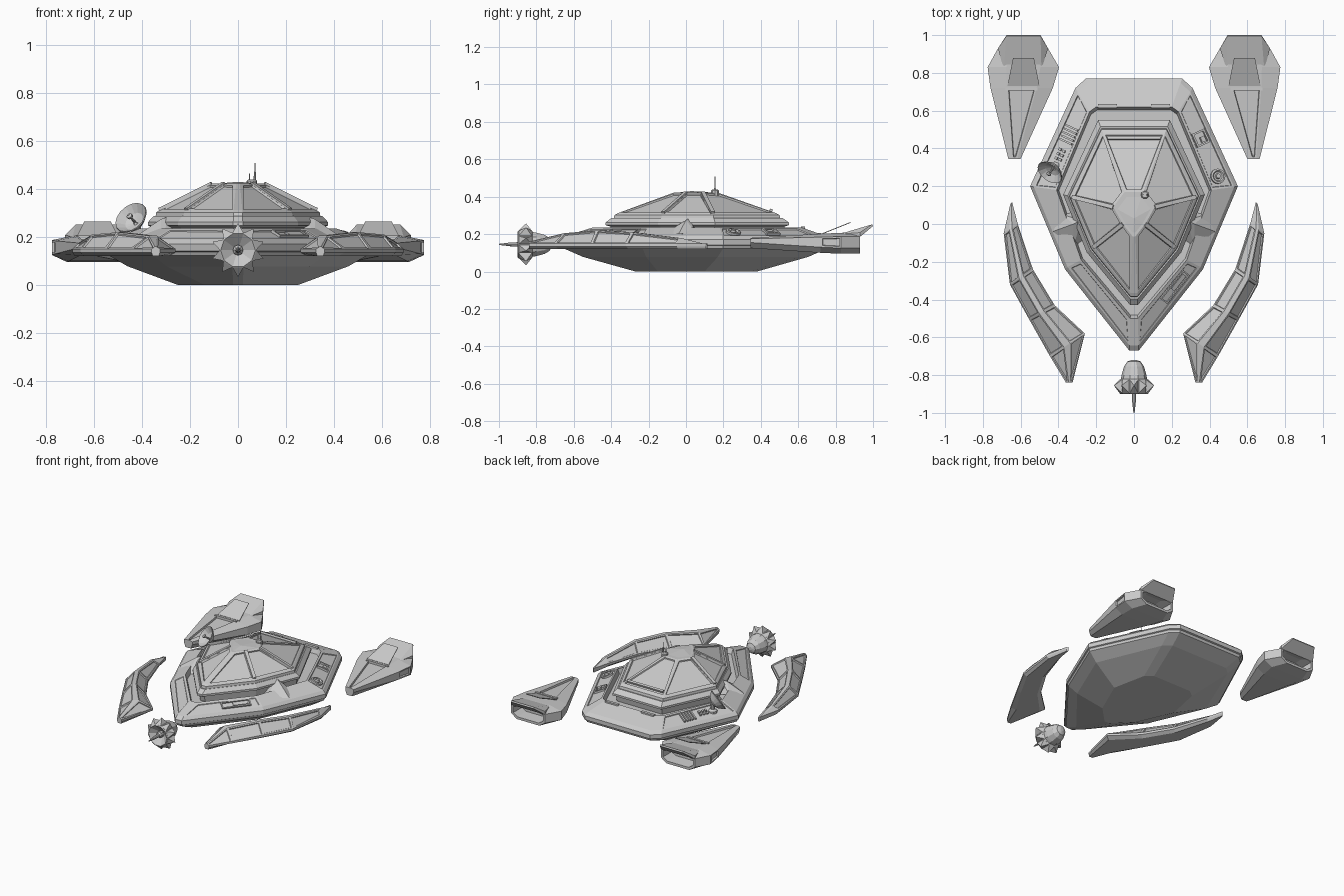
import bpy, bmesh
from math import cos, sin, pi, radians
from mathutils import Vector, Matrix

if "Cube" in bpy.data.objects:
    bpy.data.objects.remove(bpy.data.objects["Cube"])


def finish(name, bm):
    bmesh.ops.recalc_face_normals(bm, faces=bm.faces[:])
    me = bpy.data.meshes.new(name)
    bm.to_mesh(me)
    bm.free()
    ob = bpy.data.objects.new(name, me)
    bpy.context.collection.objects.link(ob)
    return ob


def loft(name, rings, panels=(), hollow_end=None):
    """Skin closed rings. panels: (ring, segments, thickness, depth) recesses."""
    bm = bmesh.new()
    vs = [[bm.verts.new(p) for p in r] for r in rings]
    n, faces = len(rings[0]), {}
    for i in range(len(rings) - 1):
        for j in range(n):
            k = (j + 1) % n
            faces[i, j] = bm.faces.new((vs[i][j], vs[i][k], vs[i + 1][k], vs[i + 1][j]))
    bm.faces.new(vs[0][::-1])
    end = bm.faces.new(vs[-1])
    bmesh.ops.recalc_face_normals(bm, faces=bm.faces[:])
    for i, segs, th, d in panels:
        for j in segs:
            bmesh.ops.inset_individual(bm, faces=[faces[i, j]], thickness=th, depth=0)
            bmesh.ops.inset_individual(bm, faces=[faces[i, j]], thickness=.004, depth=d)
    if hollow_end:
        bmesh.ops.inset_individual(bm, faces=[end], thickness=.018, depth=0)
        bmesh.ops.inset_individual(bm, faces=[end], thickness=.006, depth=hollow_end)
    return finish(name, bm)


def solid(name, pts):
    bm = bmesh.new()
    r = bmesh.ops.convex_hull(bm, input=[bm.verts.new(p) for p in pts])
    bmesh.ops.delete(bm, geom=[g for g in r["geom_interior"] if isinstance(g, bmesh.types.BMVert)],
                     context='VERTS')
    return finish(name, bm)


def box(name, m, size, at=(0, 0, 0)):
    bm = bmesh.new()
    bmesh.ops.create_cube(bm, size=1, matrix=m @ Matrix.Translation(at) @ Matrix.Diagonal((*size, 1)))
    return finish(name, bm)


def lathe(name, m, profile, n):
    """Spin (radius, height) pairs about local z."""
    return loft(name, [[m @ Vector((r * cos(2 * pi * k / n), r * sin(2 * pi * k / n), h))
                        for k in range(n)] for r, h in profile])


def sym(half, z):
    return [(x, y, z) for x, y in half] + [(-x, y, z) for x, y in reversed(half)]


def lerp(a, b, t):
    return [(p[0] + (q[0] - p[0]) * t, p[1] + (q[1] - p[1]) * t) for p, q in zip(a, b)]


def scl(a, s):
    return [(x * s, .1 + (y - .1) * s) for x, y in a]


# Main hull: rim outline, belly outline, deck inner edge
O = [(.025, -.67), (.365, -.24), (.55, .2), (.31, .72), (.255, .77)]
K = [(.02, -.27), (.14, -.15), (.25, .1), (.2, .34), (.15, .38)]
D = [(.02, -.5), (.28, -.19), (.41, .18), (.235, .595), (.2, .62)]
E = scl(O, .965)
loft("hull", [sym(K, 0), sym(lerp(K, O, .7), .078), sym(scl(O, .975), .122), sym(scl(O, .985), .138),
              sym(O, .142), sym(O, .17), sym(E, .19), sym(D, .235), sym(scl(D, .97), .2)],
     [(6, (2, 6), .016, -.006), (6, (0, 8), .022, -.004)])

# Dome roof with recessed window panels
B = [(.02, -.43), (.25, -.15), (.375, .155), (.19, .55)]
T = [(.008, -.065), (.06, .0), (.11, .09), (.05, .17)]
M = lerp(B, T, .18)
loft("dome", [sym(scl(B, .93), .19), sym(scl(B, .95), .24), sym(B, .248), sym(B, .262),
              sym(lerp(B, T, .09), .287), sym(lerp(B, T, .12), .285), sym(lerp(B, T, .13), .302),
              sym(M, .312), sym(T, .422)],
     [(7, (0, 1, 2, 3, 4, 5, 6), .017, -.008)])
solid("dome_cap", sym(T, .42) + [(0, .03, .43)])
box("dome_rear_bar", Matrix.Translation((0, .455, .327)) @ Matrix.Rotation(radians(-19), 4, 'X'), (.28, .016, .014))

# Stiffening ribs over the dome
for s in (1, -1):
    for name, i in (("front_rib", 1), ("side_rib", 2)):
        a, b = Vector((s * M[i][0], M[i][1], .314)), Vector((s * T[i][0], T[i][1], .422))
        m = Matrix.Translation((a + b) / 2) @ (b - a).to_track_quat('Y', 'Z').to_matrix().to_4x4()
        box("dome_" + name, m, (.022, (b - a).length, .014))


def deck(i, t, s, side=1):
    """Frame on the sloping deck: t along edge i, s from rim to trench."""
    def P(half, k, z):
        return Vector((side * half[k][0], half[k][1], z))
    a = P(E, i, .19).lerp(P(E, i + 1, .19), t)
    b = P(D, i, .235).lerp(P(D, i + 1, .235), t)
    x = (P(E, i + 1, .19) - P(E, i, .19)).normalized()
    z = x.cross(b - a).normalized()
    z = z if z.z > 0 else -z
    r = Matrix((x, z.cross(x), z)).transposed().to_4x4()
    return Matrix.Translation(a.lerp(b, s)) @ r


# Deck fittings: vents, keypad, hatch, round port, front slot
for k in range(5):
    box("vent_slat", deck(2, .54 + .04 * k, .5, -1), (.01, .075, .014))
for k in range(3):
    for j in range(2):
        box("deck_stud", deck(2, .34 + .05 * k, .4 + .2 * j, -1), (.014, .014, .012))
hatch = deck(2, .58, .5)
for s in (1, -1):
    box("hatch_side", hatch, (.075, .01, .016), (0, s * .034, 0))
    box("hatch_end", hatch, (.01, .075, .016), (s * .034, 0, 0))
box("hatch_box", hatch, (.03, .025, .022), (-.01, -.008, 0))
lathe("round_port", deck(2, .14, .48), [(.04, -.01), (.04, .006), (.03, .008), (.024, 0), (.015, 0), (.012, .012)], 16)
slot = deck(0, .66, .5)
for s in (1, -1):
    box("slot_side", slot, (.19, .008, .012), (0, s * .022, .001))
    box("slot_end", slot, (.008, .05, .012), (s * .093, 0, .001))
box("slot_plate", slot, (.1, .025, .01), (.03, 0, 0))
for s in (1, -1):
    box("rear_deck_bar", Matrix.Translation((s * .14, .625, .232)), (.1, .02, .016))
    # Side wedges bridging deck and dome
    solid("deck_wedge", [(s * x, y, z) for x, y, z in (
        (.27, .07, .2), (.38, .05, .21), (.43, -.04, .2), (.32, -.12, .2), (.25, -.07, .2),
        (.28, .02, .288), (.32, .0, .275))])

# Tilted dish antenna
q = Vector((-.5, -.65, .57)).to_track_quat('Z', 'Y').to_matrix().to_4x4()
dm = Matrix.Translation((-.432, .29, .265)) @ q
lathe("dish", dm, [(.015, -.022), (.045, -.008), (.075, .025), (.073, .03), (.043, .0), (.012, -.01)], 16)
lathe("dish_feed", dm, [(.005, -.015), (.005, .03), (.013, .033), (.013, .042), (.004, .048)], 8)
lathe("dish_post", Matrix.Translation((-.42, .3, .18)), [(.03, 0), (.03, .03), (.015, .04), (.015, .08)], 8)

# Roof aerials
lathe("aerial_base", Matrix.Translation((.058, .155, .405)), [(.022, 0), (.022, .028), (.016, .034)], 10)
lathe("aerial_tall", Matrix.Translation((.07, .155, .43)), [(.005, 0), (.004, .04), (.002, .042), (.002, .078)], 6)
lathe("aerial_short", Matrix.Translation((.048, .155, .43)), [(.003, 0), (.003, .035)], 6)


def nacelle_ring(s, y, x0, x1, lo, rim, top):
    w = x1 - x0
    return [(s * x, y, z) for x, z in (
        (x0 + .17 * w, lo), (x1 - .17 * w, lo), (x1, lo + .03), (x1, rim),
        (x1 - .26 * w, top), (x0 + .26 * w, top), (x0, rim), (x0, lo + .03))]


# Rear nacelles and swept front wings, both sides
W = [((.645, .115), (.655, .105), .145), ((.615, .0), (.69, -.05), .178), ((.535, -.24), (.657, -.32), .21),
     ((.42, -.43), (.555, -.505), .22), ((.26, -.58), (.445, -.70), .205), ((.325, -.84), (.36, -.84), .16)]


def wing_ring(s, a, b, top):
    a, b = Vector(a), Vector(b)
    return [(s * p.x, p.y, z) for p, z in (
        (a.lerp(b, .15), .12), (b.lerp(a, .15), .12), (b, .135), (b, .15),
        (a.lerp(b, .6), top), (a.lerp(b, .42), top), (a, .15), (a, .135))]


for s in (1, -1):
    loft("rear_nacelle", [nacelle_ring(s, .345, .6, .665, .125, .175, .18),
                          nacelle_ring(s, .72, .43, .76, .1, .184, .202),
                          nacelle_ring(s, .83, .397, .775, .095, .187, .207),
                          nacelle_ring(s, .93, .455, .72, .095, .187, .21)],
         [(0, (4,), .014, -.012), (1, (2,), .012, -.01)], hollow_end=-.09)
    solid("nacelle_fin", [(s * x, y, z) for x, y, z in (
        (.49, .82, .2), (.69, .82, .2), (.455, .93, .185), (.72, .93, .185), (.455, .93, .208), (.72, .93, .208),
        (.495, 1, .243), (.675, 1, .243), (.495, .995, .252), (.675, .995, .252))])
    solid("nacelle_flap", [(s * x, y, z + d) for d in (0, .005) for x, y, z in (
        (.5, .73, .2), (.67, .73, .2), (.53, .88, .26), (.64, .88, .26))])
    box("nacelle_bar", Matrix.Translation((s * .595, .715, .2)), (.17, .016, .014))
    loft("front_wing", [wing_ring(s, *w) for w in W],
         [(i, (3, 5), .012, -.007) for i in (1, 2, 3, 4)])

# Nose probe: bullet body, spiked collar, hollow cone and needle
nm = Matrix.Translation((0, -.72, .145)) @ Matrix.Rotation(radians(90), 4, 'X')
lathe("probe_body", nm, [(.012, 0), (.035, .008), (.053, .035), (.066, .08), (.07, .105)], 10)
lathe("probe_collar", nm, [(.068, .1), (.078, .105), (.078, .175), (.072, .18), (.018, .135)], 10)
for k in range(10):
    r = nm @ Matrix.Rotation(2 * pi * (k + .5) / 10, 4, 'Z')
    solid("probe_spike", [r @ Vector(p) for p in (
        (.07, -.024, .102), (.07, .024, .102), (.07, -.024, .178), (.07, .024, .178), (.112, 0, .135))])
lathe("probe_needle", nm, [(.022, .12), (.022, .16), (.012, .172), (.01, .22), (.003, .28)], 8)
